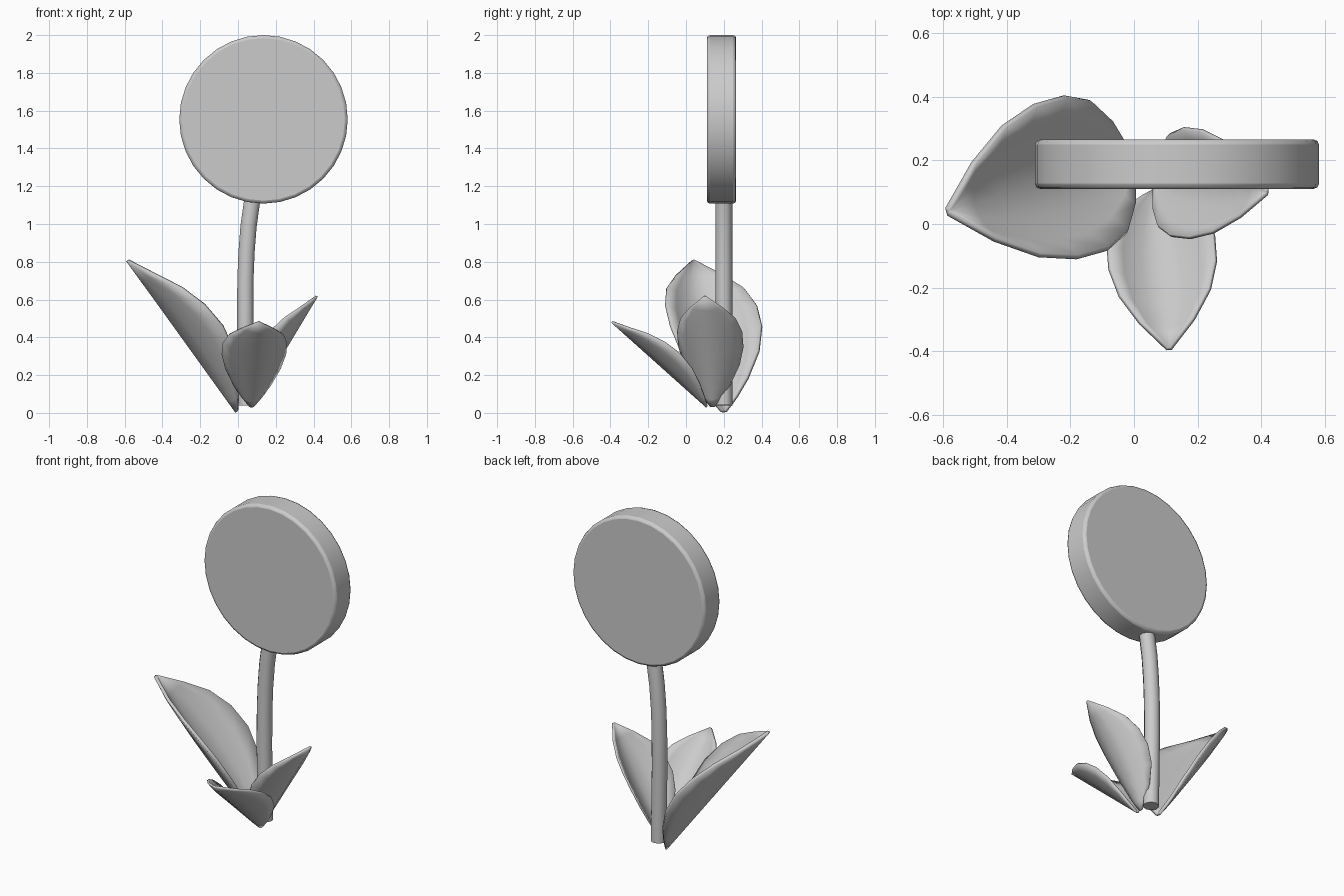
import bpy
import math
from mathutils import Vector

if "Cube" in bpy.data.objects:
    bpy.data.objects.remove(bpy.data.objects["Cube"])


def smooth(obj, angle=40):
    bpy.ops.object.select_all(action='DESELECT')
    obj.select_set(True)
    bpy.context.view_layer.objects.active = obj
    bpy.ops.object.shade_smooth_by_angle(angle=math.radians(angle))


# Flower head: thick disc with softened rims
bpy.ops.mesh.primitive_cylinder_add(vertices=32, radius=0.446, depth=0.155,
                                    location=(0.135, 0.188, 1.554),
                                    rotation=(math.pi / 2, 0, 0))
head = bpy.context.object
head.name = "flower_head"
bevel = head.modifiers.new("rim", 'BEVEL')
bevel.width = 0.016
bevel.segments = 2
bevel.limit_method = 'ANGLE'
smooth(head, 50)

# Stem: round tube bending gently to the right near the top
curve = bpy.data.curves.new("stem", 'CURVE')
curve.dimensions = '3D'
curve.bevel_depth = 0.045
curve.bevel_resolution = 3
curve.use_fill_caps = True
path = [(0.045, 0.04), (0.041, 0.25), (0.038, 0.48), (0.039, 0.7),
        (0.045, 0.85), (0.056, 0.99), (0.073, 1.11), (0.08, 1.15)]
spline = curve.splines.new('POLY')
spline.points.add(len(path) - 1)
for point, (x, z) in zip(spline.points, path):
    point.co = (x, 0.2, z, 1)
stem = bpy.data.objects.new("stem", curve)
bpy.context.collection.objects.link(stem)
stem.select_set(True)
bpy.context.view_layer.objects.active = stem
bpy.ops.object.select_all(action='DESELECT')
stem.select_set(True)
bpy.ops.object.convert(target='MESH')
smooth(bpy.context.object)

# Leaf profile: position along midrib, half width, edge lift (unit length leaf)
PROFILE = [(0.0, 0.012, 0.004), (0.07, 0.075, 0.04), (0.16, 0.14, 0.085),
           (0.3, 0.212, 0.135), (0.45, 0.248, 0.155), (0.6, 0.248, 0.142),
           (0.74, 0.21, 0.105), (0.87, 0.125, 0.05), (1.0, 0.008, 0.0)]
ACROSS = [-1, -0.75, -0.4, 0, 0.4, 0.75, 1]


def leaf(name, base, tip):
    """Cupped pointed leaf whose edges curl up around a straight midrib."""
    base, tip = Vector(base), Vector(tip)
    along = tip - base
    size = along.length
    side = along.cross(Vector((0, 0, 1))).normalized()
    up = side.cross(along).normalized()
    verts = [base + along * t + side * (u * w * size)
             + up * (abs(u) ** 1.7 * lift * size)
             for t, w, lift in PROFILE for u in ACROSS]
    n = len(ACROSS)
    faces = [(r * n + c, r * n + c + 1, (r + 1) * n + c + 1, (r + 1) * n + c)
             for r in range(len(PROFILE) - 1) for c in range(n - 1)]
    mesh = bpy.data.meshes.new(name)
    mesh.from_pydata(verts, [], faces)
    obj = bpy.data.objects.new(name, mesh)
    bpy.context.collection.objects.link(obj)
    solid = obj.modifiers.new("thickness", 'SOLIDIFY')
    solid.thickness = 0.018 * size
    solid.offset = 0
    smooth(obj)


# Three leaves around the foot of the stem
leaf("left_leaf", (-0.008, 0.2, 0.008), (-0.583, 0.04, 0.807))
leaf("front_leaf", (0.072, 0.11, 0.033), (0.11, -0.392, 0.482))
leaf("right_leaf", (0.065, 0.14, 0.033), (0.417, 0.10, 0.618))
